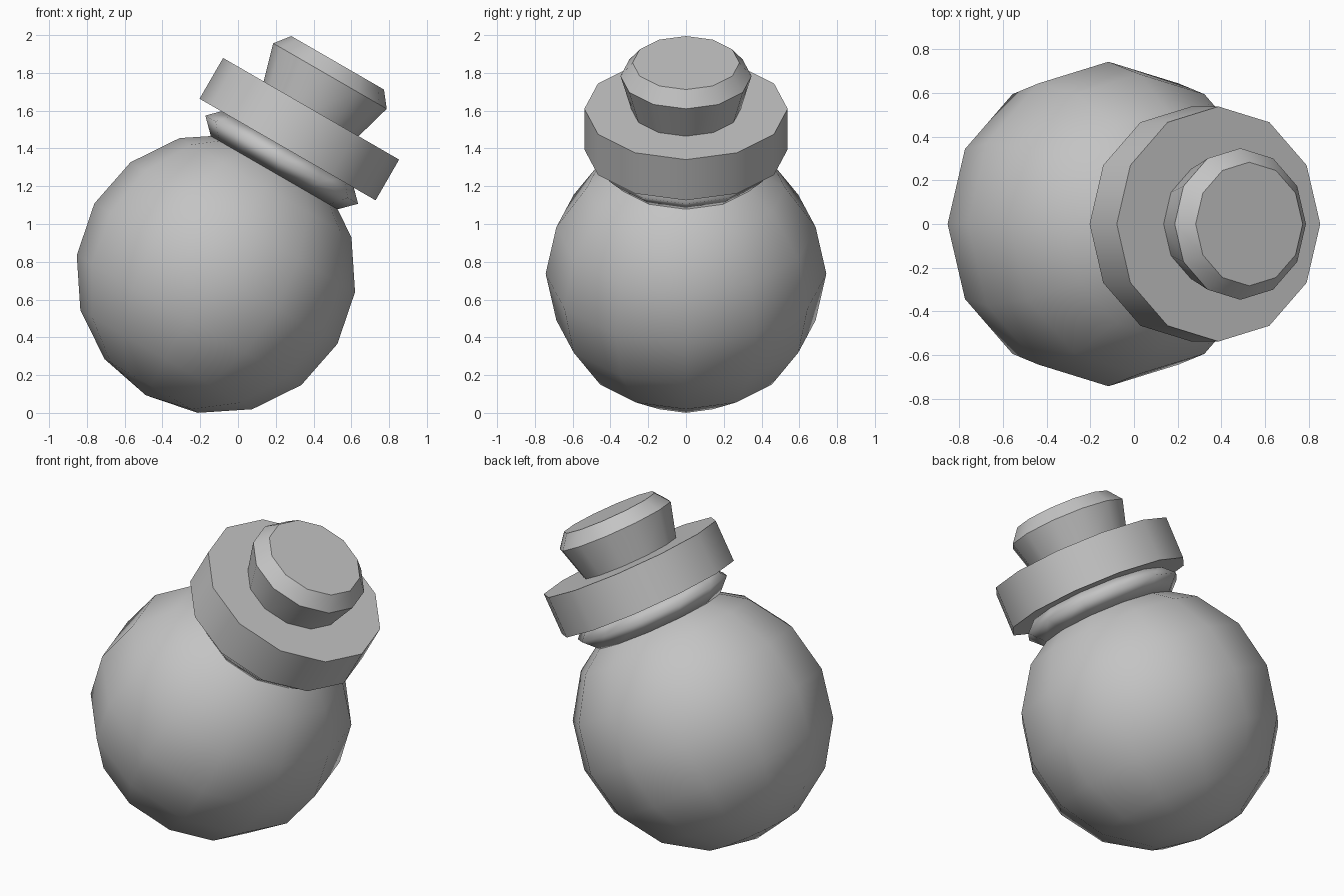
import bpy
import bmesh
from math import radians, sin, cos, tau
from mathutils import Vector

if "Cube" in bpy.data.objects:
    bpy.data.objects.remove(bpy.data.objects["Cube"], do_unlink=True)

SIDES = 12
TILT = radians(30)
CENTRE = Vector((-0.117, 0, 0.737))
AXIS = Vector((sin(TILT), 0, cos(TILT)))

grey = bpy.data.materials.new("plain_grey")
grey.use_nodes = True
grey.diffuse_color = (0.55, 0.55, 0.55, 1)
grey.node_tree.nodes["Principled BSDF"].inputs["Base Color"].default_value = grey.diffuse_color


def finish(obj, name, height=0.0):
    """Name and colour a part and set it on the tilted axis."""
    obj.name = name
    obj.data.materials.append(grey)
    obj.location = CENTRE + AXIS * height
    obj.rotation_euler = (0, TILT, 0)


def lathe(name, profile):
    """Closed turned solid from (radius, height) points, bottom to top."""
    bm = bmesh.new()
    rings = [[bm.verts.new((r * cos(tau * i / SIDES), r * sin(tau * i / SIDES), h))
              for i in range(SIDES)] for r, h in profile]
    for low, high in zip(rings, rings[1:]):
        for i in range(SIDES):
            j = (i + 1) % SIDES
            bm.faces.new((low[i], low[j], high[j], high[i]))
    bm.faces.new(rings[0][::-1])
    bm.faces.new(rings[-1])
    mesh = bpy.data.meshes.new(name)
    bm.to_mesh(mesh)
    bm.free()
    obj = bpy.data.objects.new(name, mesh)
    bpy.context.collection.objects.link(obj)
    finish(obj, name)
    bpy.ops.object.select_all(action="DESELECT")
    obj.select_set(True)
    bpy.context.view_layer.objects.active = obj
    bpy.ops.object.shade_smooth_by_angle(angle=radians(40))


# Round body
bpy.ops.mesh.primitive_uv_sphere_add(segments=SIDES, ring_count=8, radius=0.743)
bpy.ops.object.shade_smooth()
finish(bpy.context.object, "round_body")

# Collar ring between body and cap
bpy.ops.mesh.primitive_torus_add(major_segments=SIDES, minor_segments=4,
                                 major_radius=0.387, minor_radius=0.08)
bpy.ops.object.shade_smooth()
finish(bpy.context.object, "collar_ring", 0.697)

# Wide cap and flared, bevelled stopper
lathe("cap_disc", [(0.538, 0.759), (0.538, 1.008)])
lathe("stopper", [(0.288, 1.0), (0.347, 1.208), (0.283, 1.289)])
